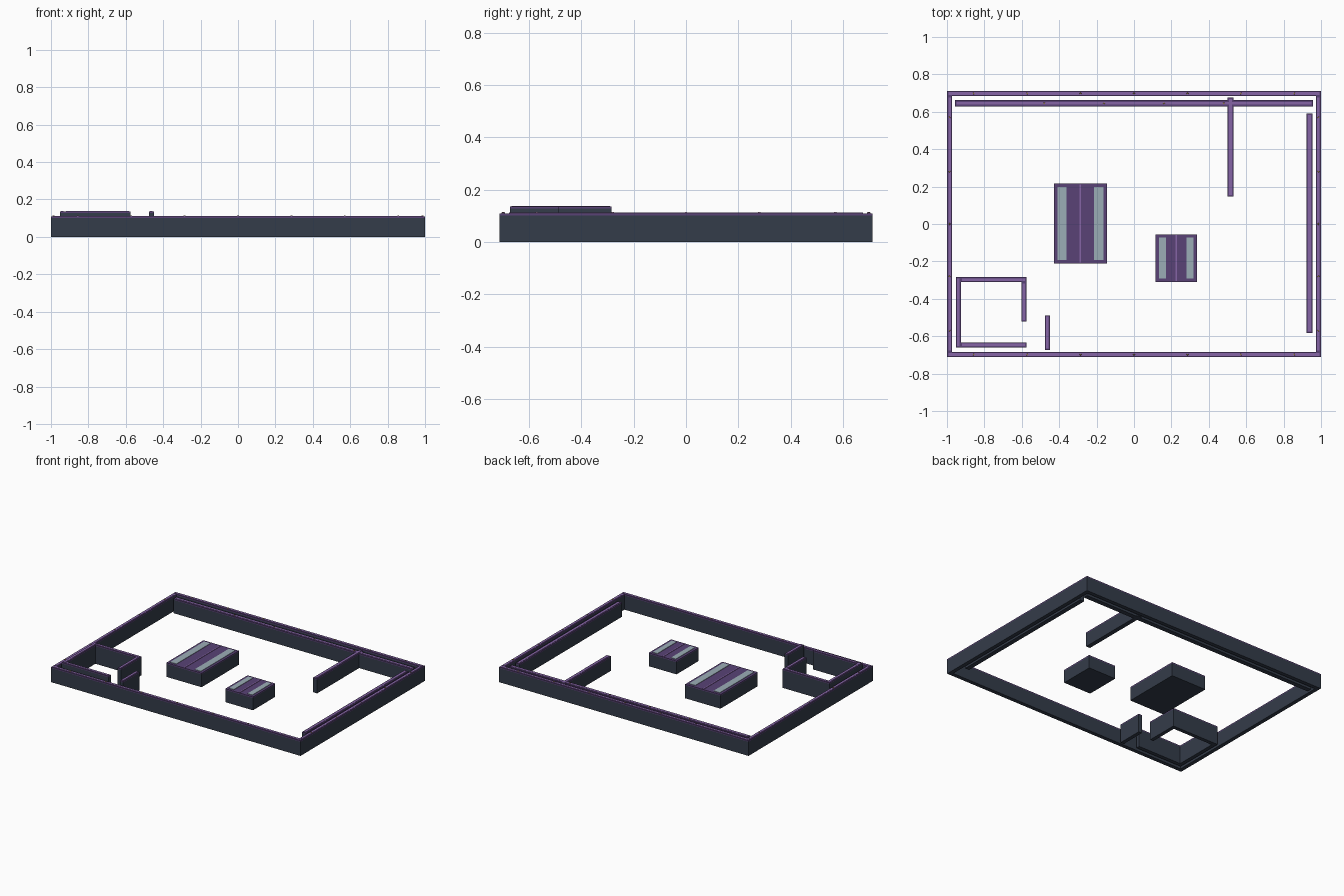
import bpy, bmesh
from mathutils import Matrix

if "Cube" in bpy.data.objects:
    bpy.data.objects.remove(bpy.data.objects["Cube"])


def mat(name, rgb):
    m = bpy.data.materials.new(name)
    m.diffuse_color = (*rgb, 1)
    m.use_nodes = True
    m.node_tree.nodes["Principled BSDF"].inputs["Base Color"].default_value = m.diffuse_color
    return m


SLATE = mat("slate", (0.034, 0.045, 0.068))
PURPLE = mat("purple", (0.10, 0.055, 0.18))
LILAC = mat("lilac", (0.24, 0.13, 0.38))
GLASS = mat("pale_glass", (0.33, 0.42, 0.47))
GOLD = mat("gold", (0.35, 0.22, 0.06))


def finish(name, bm, material):
    me = bpy.data.meshes.new(name)
    bm.to_mesh(me)
    bm.free()
    me.materials.append(material)
    ob = bpy.data.objects.new(name, me)
    bpy.context.collection.objects.link(ob)
    return ob


def box(name, x0, x1, y0, y1, z0, z1, material):
    bm = bmesh.new()
    m = Matrix.Translation(((x0 + x1) / 2, (y0 + y1) / 2, (z0 + z1) / 2))
    m = m @ Matrix.Diagonal((x1 - x0, y1 - y0, z1 - z0, 1))
    bmesh.ops.create_cube(bm, size=1, matrix=m)
    return finish(name, bm, material)


def wall(name, x0, x1, y0, y1, top):
    """Slate wall with a purple cap and a thin lilac ridge along its length."""
    box(name, x0, x1, y0, y1, 0, top - 0.010, SLATE)
    box(name + "_cap", x0, x1, y0, y1, top - 0.010, top - 0.002, PURPLE)
    cx, cy, r = (x0 + x1) / 2, (y0 + y1) / 2, 0.007
    if x1 - x0 > y1 - y0:
        box(name + "_ridge", x0 + r, x1 - r, cy - r, cy + r, top - 0.002, top, LILAC)
    else:
        box(name + "_ridge", cx - r, cx + r, y0 + r, y1 - r, top - 0.002, top, LILAC)


def studs(name, points, z):
    bm = bmesh.new()
    for x, y in points:
        bmesh.ops.create_cone(bm, cap_ends=True, segments=8, radius1=0.005,
                              radius2=0.004, depth=0.004,
                              matrix=Matrix.Translation((x, y, z + 0.001)))
    finish(name, bm, GOLD)


def block(name, x0, x1, y0, y1, strip, top=0.105):
    """Solid block with purple lid, two pale strips and a centre seam."""
    w = x1 - x0
    cx = (x0 + x1) / 2
    box(name, x0, x1, y0, y1, 0, top - 0.012, SLATE)
    box(name + "_lid", x0, x1, y0, y1, top - 0.012, top - 0.003, PURPLE)
    e = 0.018
    ya, yb = y0 + e, y1 - e
    for side, s in (("left", -1), ("right", 1)):
        a, b = cx + s * (w / 2 - e), cx + s * (w / 2 - e - strip)
        box(f"{name}_{side}_strip", min(a, b), max(a, b), ya, yb,
            top - 0.003, top, GLASS)
    box(name + "_seam", cx - 0.004, cx + 0.004, y0 + 0.004, y1 - 0.004,
        top - 0.003, top, LILAC)


# Perimeter frame
T, Y, H = 0.028, 0.712, 0.112
wall("front_wall", -1, 1, -Y, -Y + T, H)
wall("back_wall", -1, 1, Y - T, Y, H)
wall("left_wall", -1, -1 + T, -Y + T, Y - T, H)
wall("right_wall", 1 - T, 1, -Y + T, Y - T, H)
xs = (-0.857, -0.571, -0.286, 0, 0.286, 0.571, 0.857)
pts = [(x, s * (Y - T / 2)) for x in xs for s in (-1, 1)]
pts += [(s * (1 - T / 2), y) for y in (-0.57, -0.28, 0, 0.28, 0.57) for s in (-1, 1)]
studs("frame_studs", pts, H)

# Inner counters and partition
L = 0.106
wall("back_counter", -0.957, 0.957, 0.628, 0.662, L)
wall("right_counter", 0.922, 0.955, -0.583, 0.590, L)
wall("partition", 0.50, 0.532, 0.147, 0.675, L + 0.002)
studs("counter_studs", [(x, 0.645) for x in (-0.48, -0.16, 0.16, 0.48)], L)

# Small taller corner room with an open doorway
R = 0.138
wall("room_left_wall", -0.953, -0.926, -0.660, -0.284, R)
wall("room_back_wall", -0.926, -0.575, -0.311, -0.284, R)
wall("room_front_wall", -0.926, -0.575, -0.660, -0.633, R)
wall("room_right_wall", -0.602, -0.575, -0.520, -0.311, R)
wall("room_screen", -0.477, -0.450, -0.673, -0.488, R)

# Free-standing blocks
block("large_block", -0.428, -0.145, -0.210, 0.216, 0.050)
block("small_block", 0.115, 0.337, -0.310, -0.055, 0.038, 0.100)
